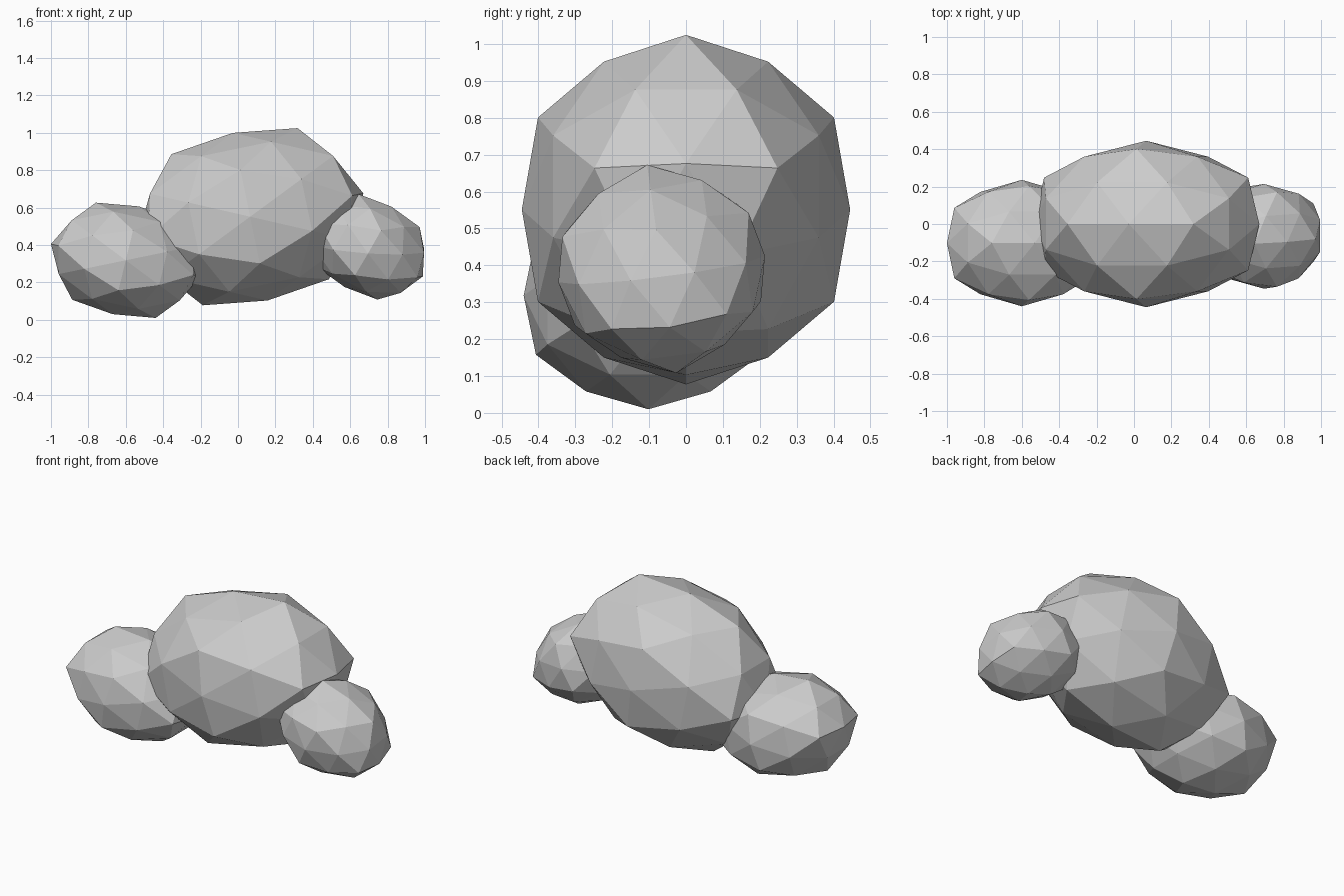
import bpy, bmesh, math
from mathutils import Matrix, Vector

if "Cube" in bpy.data.objects:
    bpy.data.objects.remove(bpy.data.objects["Cube"])


def boulder(name, center, x_axis, y_axis, z_axis):
    """Faceted ball stretched along three (tilted) half-axes."""
    bm = bmesh.new()
    bmesh.ops.create_icosphere(bm, subdivisions=2, radius=1.0)
    # turn the ball so that its two-fold axes match x, y, z
    bm.transform(Matrix.Rotation(-math.radians(31.717), 4, 'Y'))
    # the twelve five-sided corners stick out a little
    for v in bm.verts:
        if len(v.link_edges) == 5:
            v.co *= 1.06
    stretch = Matrix((x_axis, y_axis, z_axis)).transposed()
    for v in bm.verts:
        v.co = stretch @ v.co
    bmesh.ops.recalc_face_normals(bm, faces=bm.faces)
    mesh = bpy.data.meshes.new(name)
    bm.to_mesh(mesh)
    bm.free()
    ob = bpy.data.objects.new(name, mesh)
    ob.location = Vector(center)
    bpy.context.collection.objects.link(ob)
    return ob


# large middle rock
boulder("middle_rock", (0.065, 0, 0.551),
        (0.605, 0, 0.125), (0, 0.445, 0), (-0.093, 0, 0.448))
# medium rock on the left
boulder("left_rock", (-0.60, -0.102, 0.318),
        (0.40, 0, -0.087), (0, 0.338, 0), (0.07, 0, 0.288))
# small rock on the right, tipped outward
boulder("right_rock", (0.695, -0.066, 0.39),
        (0.293, 0.022, -0.158), (0, 0.28, 0.036), (0.125, -0.030, 0.215))
